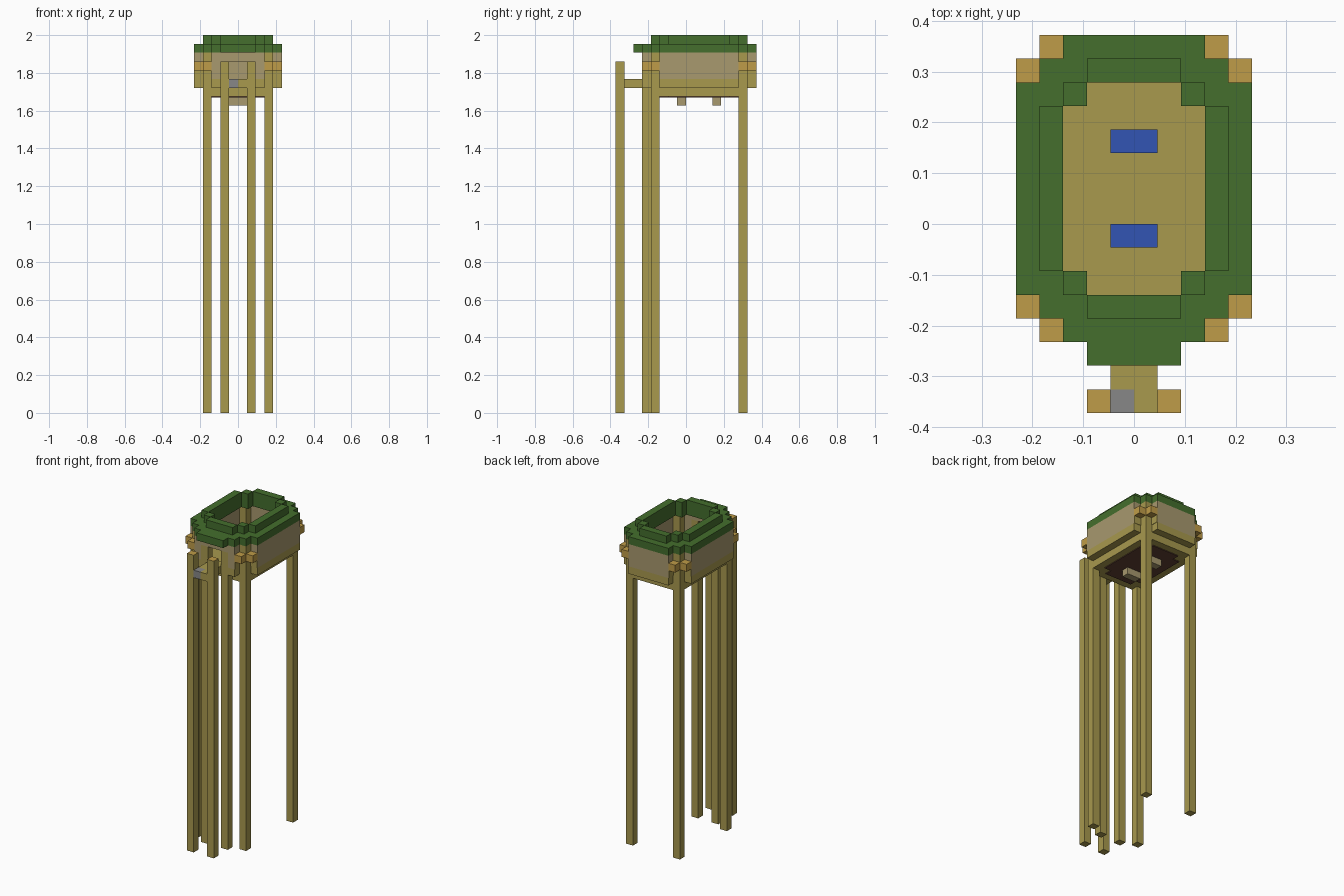
import bpy, bmesh

if "Cube" in bpy.data.objects:
    bpy.data.objects.remove(bpy.data.objects["Cube"])

U = 2 / 43  # size of one building block


def material(name, r, g, b):
    m = bpy.data.materials.new(name)
    m.use_nodes = True
    m.diffuse_color = (r, g, b, 1)
    m.node_tree.nodes["Principled BSDF"].inputs["Base Color"].default_value = (r, g, b, 1)
    return m


GREEN = material("leaf green", .058, .156, .026)
KHAKI = material("khaki timber", .392, .319, .076)
GOLD = material("cut log end", .521, .332, .065)
BEIGE = material("beige wall", .392, .319, .156)
BLUE = material("water blue", .032, .091, .456)
GREY = material("stone grey", .242, .242, .242)
BROWN = material("dark brown", .114, .05, .032)


def finish(name, bm, mats, top_mat=False):
    bmesh.ops.recalc_face_normals(bm, faces=bm.faces)
    if top_mat:
        for f in bm.faces:
            f.material_index = int(f.normal.z > .5)
    mesh = bpy.data.meshes.new(name)
    bm.to_mesh(mesh)
    bm.free()
    for m in mats:
        mesh.materials.append(m)
    ob = bpy.data.objects.new(name, mesh)
    bpy.context.collection.objects.link(ob)


def layer(name, inside, z0, z1, *mats, top_mat=False):
    """Extrude every grid cell whose centre passes the plan test."""
    bm = bmesh.new()
    for i in range(-5, 5):
        for j in range(-8, 8):
            if inside(i + .5, j + .5):
                ring = [(i, j), (i + 1, j), (i + 1, j + 1), (i, j + 1)]
                bm.faces.new([bm.verts.new((x * U, y * U, z0 * U)) for x, y in ring])
    bmesh.ops.remove_doubles(bm, verts=bm.verts, dist=U / 50)
    ext = bmesh.ops.extrude_face_region(bm, geom=list(bm.faces), use_keep_orig=True)
    top = [v for v in ext["geom"] if isinstance(v, bmesh.types.BMVert)]
    bmesh.ops.translate(bm, verts=top, vec=(0, 0, (z1 - z0) * U))
    finish(name, bm, mats, top_mat)


def stepped(w, a, b, steps):
    """Rectangle plan with stair-stepped corners."""
    return lambda x, y: any(abs(x) < w - s and a - s < y < b + s for s in range(steps))


def box(name, x0, x1, y0, y1, z0, z1, *mats, top_mat=False):
    bm = bmesh.new()
    bmesh.ops.create_cube(bm, size=1)
    for v in bm.verts:
        v.co.x = (x1 if v.co.x > 0 else x0) * U
        v.co.y = (y1 if v.co.y > 0 else y0) * U
        v.co.z = (z1 if v.co.z > 0 else z0) * U
    finish(name, bm, mats, top_mat)


outline = stepped(5, -3, 6, 3)
room = stepped(4, -3, 6, 2)
opening = stepped(3, -2, 5, 2)
crown = stepped(4, -2, 5, 3)


def corner(x, y):
    return 3 < abs(x) < 4 and (-4 < y < -3 or 6 < y < 7)


def shell(x, y):
    return outline(x, y) and not room(x, y) and not corner(x, y)


def eaves(x, y):
    awning = abs(x) < 2 and -6 < y < -5
    return (outline(x, y) or awning) and not opening(x, y)


# Roof rings
layer("roof_eaves", eaves, 41, 42, GREEN)
layer("roof_crown", lambda x, y: crown(x, y) and not opening(x, y), 42, 43, GREEN)

# Walls with a doorway in the front
layer("wall_top", shell, 40, 41, BEIGE)
layer("walls", lambda x, y: shell(x, y) and not (abs(x) < 2 and y < -4), 38, 40, BEIGE)
layer("sill_beams", shell, 37, 38, KHAKI)

# Floor, dark underside, basins and water
layer("floor", room, 36, 37, KHAKI)
layer("floor_underside", opening, 35.9, 36, BROWN)
for n, y in (("front", -1), ("back", 3)):
    box(n + "_basin", -1, 1, y, y + 1, 35, 36, BEIGE)
    box(n + "_water", -1, 1, y, y + 1, 37, 37.1, BLUE)

# Porch deck with one stone block
layer("porch_deck", lambda x, y: abs(x) < 1 and y < -5 and not (x < 0 and y < -7),
      37, 38, KHAKI)
box("porch_stone", -1, 0, -8, -7, 37, 38, GREY)

# Posts, log ends and wall end boards on both sides
for side, s in (("left", 1), ("right", -1)):
    def span(a, b):
        return (a, b) if s > 0 else (-b, -a)
    box(side + "_porch_post", *span(1, 2), -8, -7, 0, 40, KHAKI, GOLD, top_mat=True)
    box(side + "_door_post", *span(1, 2), -5, -4, 0, 40, KHAKI)
    for end, y, out in (("front", -4, -1), ("back", 6, 1)):
        name = side + "_" + end
        box(name + "_post", *span(3, 4), y, y + 1, 0, 41, KHAKI)
        box(name + "_side_log_end", *span(4, 5), y, y + 1, 39, 40, GOLD)
        box(name + "_cross_log_end", *span(3, 4), y + out, y + out + 1, 39, 40, GOLD)
        face = -3 if out < 0 else 6
        box(name + "_side_end_board", *span(4, 5), *sorted((face, face + out * .05)),
            38, 39, KHAKI)
        box(name + "_cross_end_board", *span(3, 3.05), y + out, y + out + 1, 38, 39, KHAKI)
